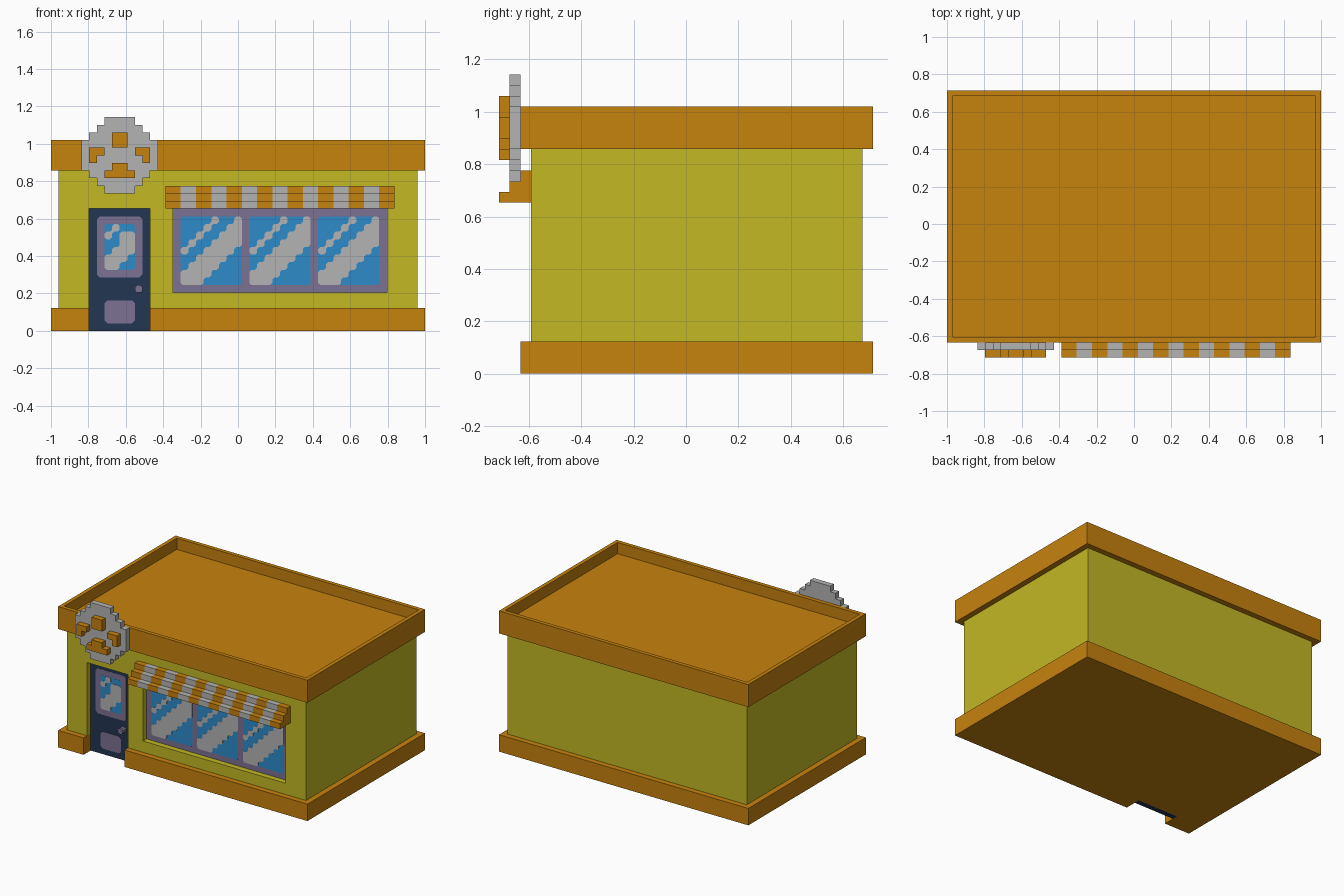
import bpy, bmesh
from mathutils import Vector

if "Cube" in bpy.data.objects:
    bpy.data.objects.remove(bpy.data.objects["Cube"], do_unlink=True)

U = 2 / 49  # one block; all sizes below are in blocks


def P(x, y, z):
    """Block coordinates to world, centred in x and y."""
    return Vector(((x - 24.5) * U, (y - 17.5) * U, z * U))


def material(name, rgb):
    lin = [(c / 255 / 12.92) if c < 11 else ((c / 255 + 0.055) / 1.055) ** 2.4 for c in rgb]
    m = bpy.data.materials.new(name)
    m.use_nodes = True
    m.diffuse_color = (*lin, 1)
    m.node_tree.nodes["Principled BSDF"].inputs["Base Color"].default_value = (*lin, 1)
    return m


ORANGE = material("orange", (198, 130, 13))
YELLOW = material("mustard yellow", (195, 184, 36))
GREY = material("light grey", (181, 180, 179))
BLUE = material("glass blue", (46, 139, 202))
NAVY = material("dark navy", (34, 54, 82))
MAUVE = material("mauve grey", (124, 113, 146))


def finish(name, bm, *mats):
    bmesh.ops.recalc_face_normals(bm, faces=bm.faces[:])
    me = bpy.data.meshes.new(name)
    bm.to_mesh(me)
    bm.free()
    ob = bpy.data.objects.new(name, me)
    bpy.context.collection.objects.link(ob)
    for m in mats:
        me.materials.append(m)
    return ob


def prism(name, outline, y0, y1, mat):
    """Extrude an (x, z) outline from y0 to y1."""
    bm = bmesh.new()
    front = [bm.verts.new(P(x, y0, z)) for x, z in outline]
    back = [bm.verts.new(P(x, y1, z)) for x, z in outline]
    bm.faces.new(front)
    bm.faces.new(back[::-1])
    n = len(front)
    for k in range(n):
        bm.faces.new((front[k], back[k], back[(k + 1) % n], front[(k + 1) % n]))
    return finish(name, bm, mat)


def rect(x0, x1, z0, z1):
    return [(x0, z0), (x1, z0), (x1, z1), (x0, z1)]


def box(name, x0, x1, y0, y1, z0, z1, mat):
    return prism(name, rect(x0, x1, z0, z1), y0, y1, mat)


def stepped(rows, x, z):
    """Staircase outline from (left, right) spans, bottom row first."""
    pts = []
    for r, (a, b) in enumerate(rows):
        pts += [(x + b, z + r), (x + b, z + r + 1)]
    for r, (a, b) in reversed(list(enumerate(rows))):
        pts += [(x + a, z + r + 1), (x + a, z + r)]
    pts = [p for k, p in enumerate(pts) if p != pts[k - 1]]
    n = len(pts)
    return [p for k, p in enumerate(pts)
            if not (pts[k - 1][0] == p[0] == pts[(k + 1) % n][0]
                    or pts[k - 1][1] == p[1] == pts[(k + 1) % n][1])]


def chamfer(pts, c=0.27):
    """Cut every corner of an outline."""
    out = []
    for k, p in enumerate(pts):
        p = Vector(p)
        for q in (pts[k - 1], pts[(k + 1) % len(pts)]):
            out.append(tuple(p + (Vector(q) - p).normalized() * c))
    return out


def cut(ob, *bounds):
    """Subtract a block from an object."""
    cutter = box("cutter", *bounds, None)
    cutter.hide_render = True
    mod = ob.modifiers.new("cut", 'BOOLEAN')
    mod.operation, mod.solver, mod.object = 'DIFFERENCE', 'EXACT', cutter
    bpy.context.view_layer.objects.active = ob
    bpy.ops.object.modifier_apply(modifier=mod.name)
    bpy.data.objects.remove(cutter, do_unlink=True)


# Building shell with door and window openings
base = box("base_plinth", 0, 49, 2, 35, 0, 3, ORANGE)
walls = box("walls", 1, 48, 3, 34, 3, 21, YELLOW)
cut(base, 5, 13, 0, 5, -1, 4)
cut(walls, 5, 13, 0, 5, 2, 16)
cut(walls, 16, 44, 0, 5, 5, 16)

# Roof band with sunken deck
roof = box("roof_parapet", 0, 49, 2, 35, 21, 25, ORANGE)
bm = bmesh.new()
bm.from_mesh(roof.data)
top = max(bm.faces, key=lambda f: f.calc_center_median().z)
bmesh.ops.inset_region(bm, faces=[top], thickness=U)
bmesh.ops.inset_region(bm, faces=[top], thickness=0, depth=-2 * U)
bm.to_mesh(roof.data)
bm.free()


def glazing(name, x0, x1, z0, z1, band, streak):
    """Glass plate with two diagonal reflections."""
    prism(name + "_glass", chamfer(rect(x0, x1, z0, z1)), 3.95, 4.02, BLUE)
    prism(name + "_wide_reflection", chamfer(stepped(band, x0, z0)), 3.90, 4.01, GREY)
    prism(name + "_thin_reflection", chamfer(stepped(streak, x0, z0 + 4)), 3.90, 4.01, GREY)


# Door
box("door", 5, 13, 4, 5, 0, 16, NAVY)
prism("door_window_frame", chamfer(rect(6, 12, 7, 15), 0.4), 3.97, 4.02, MAUVE)
glazing("door", 7, 11, 8, 14,
        [(0, 2), (0, 3), (1, 4), (2, 4), (2, 4)], [(0, 1), (1, 2)])
prism("door_lower_panel", chamfer(rect(7, 11, 1, 4), 0.4), 3.95, 4.02, MAUVE)
prism("door_knob", chamfer(rect(11, 12, 5, 6)), 3, 4.02, MAUVE)

# Shop window with three panes
box("window_frame", 16, 44, 4, 5, 5, 16, MAUVE)
wide = [(max(0, r - 1), min(8, r + 3)) for r in range(9)]
thin = [(r, r + 1) for r in range(5)]
for k in range(3):
    glazing(f"window_{k + 1}", 17 + 9 * k, 25 + 9 * k, 6, 15, wide, thin)

# Striped stepped awning
profile = [(3, 16), (0, 16), (0, 17), (1, 17), (1, 18), (2, 18), (2, 19), (3, 19)]
bm = bmesh.new()
rings = [[bm.verts.new(P(15 + 2 * s, y, z)) for y, z in profile] for s in range(16)]
for s, (a, b) in enumerate(zip(rings, rings[1:])):
    for k in range(8):
        f = bm.faces.new((a[k], a[(k + 1) % 8], b[(k + 1) % 8], b[k]))
        f.material_index = s % 2
bm.faces.new(rings[0])
bm.faces.new(rings[-1][::-1])
finish("awning", bm, ORANGE, GREY)

# Round sign with raised paw shape
half = [(3, 7), (2, 8), (1, 9)]
prism("sign_disc", stepped(half + [(0, 10)] * 4 + half[::-1], 4, 18), 1, 2, GREY)
prism("sign_main_pad", stepped([(0, 4), (1, 3)], 7, 20), 0, 1, ORANGE)
box("sign_middle_toe", 8, 10, 0, 1, 24, 26, ORANGE)
prism("sign_right_toe", stepped([(0, 1), (0, 2)], 5, 22), 0, 1, ORANGE)
prism("sign_left_toe", stepped([(1, 2), (0, 2)], 11, 22), 0, 1, ORANGE)
